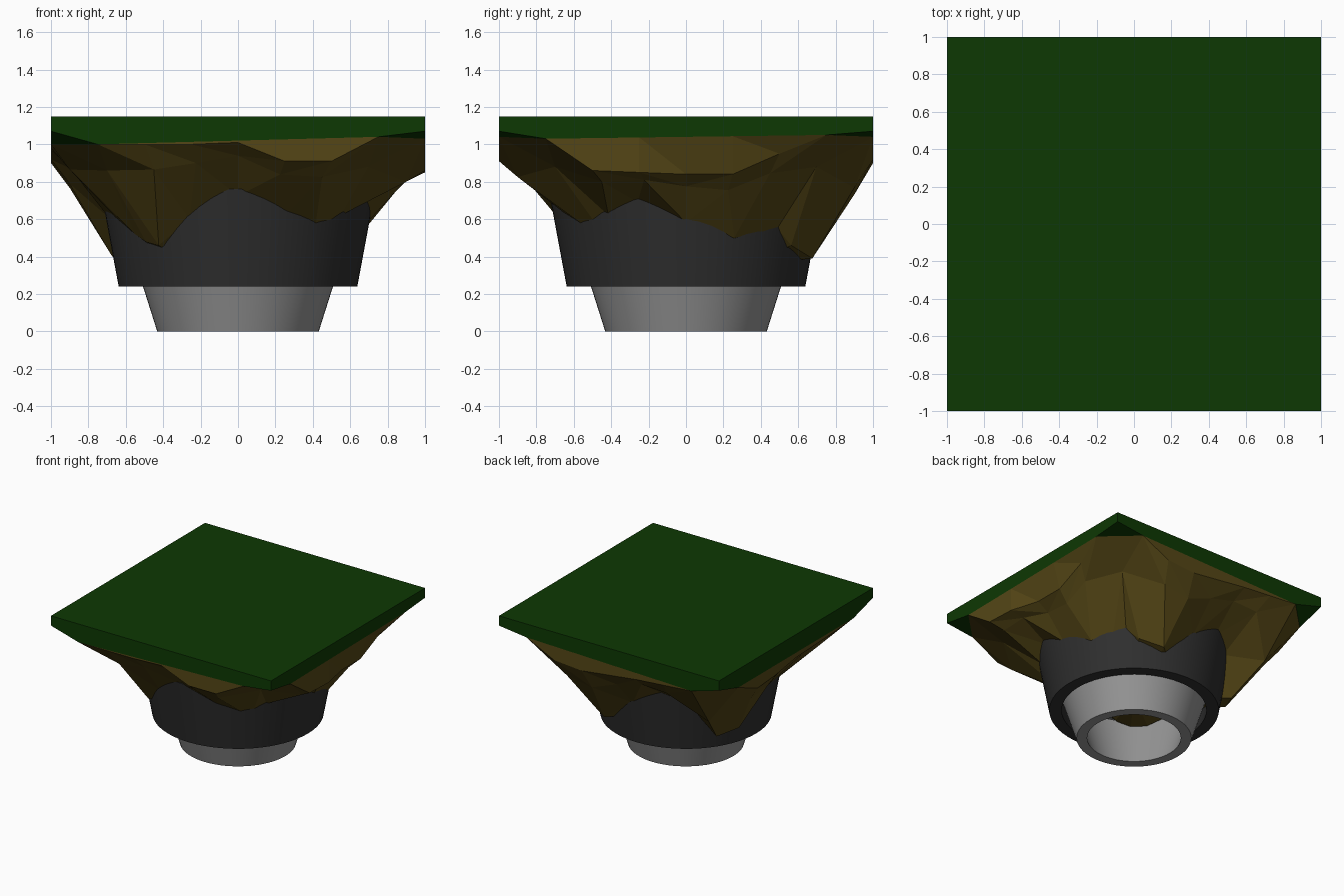
import bpy, bmesh, math
from mathutils import Vector

if "Cube" in bpy.data.objects:
    bpy.data.objects.remove(bpy.data.objects["Cube"])


def material(name, rgb):
    m = bpy.data.materials.new(name)
    m.diffuse_color = (*rgb, 1)
    m.use_nodes = True
    m.node_tree.nodes["Principled BSDF"].inputs["Base Color"].default_value = m.diffuse_color
    return m


def mesh_object(name, bm, mat=None):
    bmesh.ops.remove_doubles(bm, verts=bm.verts, dist=1e-4)
    bmesh.ops.recalc_face_normals(bm, faces=bm.faces)
    me = bpy.data.meshes.new(name)
    bm.to_mesh(me)
    bm.free()
    ob = bpy.data.objects.new(name, me)
    bpy.context.collection.objects.link(ob)
    if mat:
        me.materials.append(mat)
    return ob


def face(bm, pts):
    bm.faces.new([bm.verts.new(p) for p in pts])


def triangle(bm, a, b, c):
    if (b - a).cross(c - a).length > 1e-6:
        face(bm, (a, b, c))


def lathe(name, profile, mat=None, n=64):
    bm = bmesh.new()
    rings = [[bm.verts.new((r * math.cos(2 * math.pi * i / n), r * math.sin(2 * math.pi * i / n), z))
              for i in range(n)] for r, z in profile]
    for a, b in zip(rings, rings[1:] + rings[:1]):
        for i in range(n):
            j = (i + 1) % n
            bm.faces.new((a[i], a[j], b[j], b[i]))
    ob = mesh_object(name, bm, mat)
    bpy.ops.object.select_all(action='DESELECT')
    bpy.context.view_layer.objects.active = ob
    ob.select_set(True)
    bpy.ops.object.shade_smooth_by_angle(angle=math.radians(30))
    return ob


green = material("grass_green", (0.004, 0.04, 0.001))
brown = material("soil_brown", (0.09, 0.062, 0.008))
dark = material("dark_grey", (0.028, 0.028, 0.028))
grey = material("mid_grey", (0.3, 0.3, 0.3))

# Lower edge heights of the soil on the four sides, going round from the front
edge_z = [[1.0, 1.0, 1.0, 1.01, .91, .91, 1.04],
          [1.03, .86, .85, .84, .84, .95, 1.05],
          [1.04, .92, .9, .93, .96, .98, 1.0],
          [1.0, .9, .92, .96, .97, .98, 1.0]]
corner_z = [.88, .88, .62, .86]              # soil ridge heights under the corners
# Soil height where it meets the dark ring: (degrees, z)
rim = [(-5, .6), (22, .5), (45, .55), (53, .46), (68, .39), (85, .56), (100, .64), (120, .75),
       (135, .5), (143, .37), (158, .4), (175, .6), (195, .63), (225, .48), (233, .46), (248, .6),
       (265, .75), (285, .65), (310, .56), (340, .70), (355, .6)]


def rim_height(a):
    a = (a + 5) % 360 - 5
    for (a0, z0), (a1, z1) in zip(rim, rim[1:]):
        if a0 <= a <= a1:
            return z0 + (z1 - z0) * (a - a0) / (a1 - a0)
    return .6


def on_side(k, t, z, depth=1):
    c, s = [(1, 0), (0, 1), (-1, 0), (0, -1)][k]
    return Vector((c * t + s * depth, s * t - c * depth, z))


def edge_depth(k, i):                        # the right side is slightly recessed
    return .94 if k == 1 and i in (3, 4, 5) else 1


sides = [[on_side(k, -.75 + .25 * i, z, edge_depth(k, i)) for i, z in enumerate(edge_z[k])]
         for k in range(4)]

# Grass slab with chamfered underside corners
bm = bmesh.new()
face(bm, [on_side(k, -1, 1.15) for k in range(4)])
for k in range(4):
    first, last = sides[k][0], sides[k][-1]
    face(bm, [on_side(k, -1, 1.15), on_side(k, 1, 1.15), on_side(k, 1, 1.07), last, first, on_side(k, -1, 1.07)])
    face(bm, [on_side(k, 1, 1.07), last, sides[(k + 1) % 4][0]])
mesh_object("grass_slab", bm, green)

# Faceted soil underneath: square outline shrinking to a rounded root,
# the two points beside each corner merging into one below
rings = [[], [], [], []]
for k in range(4):
    for i, p in enumerate(sides[k]):
        t = -.75 + .25 * i
        deg = k * 90 - 90 + [-45, -37, -22, 0, 22, 37, 45][i]
        h = rim_height(deg)
        mix = .33 if k == 2 else .25
        d = Vector((math.cos(math.radians(deg)), math.sin(math.radians(deg)), 0))
        rings[0].append(p)
        if abs(t) > .7:
            rings[1].append(on_side(k, t * .93, corner_z[k], .7))
        else:
            rings[1].append(on_side(k, t * .9, mix * h + (1 - mix) * p.z, .9 * p.xy.length / math.hypot(1, t)))
        rings[2].append(d * (.69 + max(0, .5 - h) * .35) + Vector((0, 0, h)))
        rings[3].append(d * .45 + Vector((0, 0, max(.36, h - .2))))
for ring in rings[1:]:                       # snap merged corner points together
    for k in range(4):
        ring[(k * 7 + 7) % 28] = ring[k * 7 + 6]
bm = bmesh.new()
n = 28
for a, b in zip(rings, rings[1:]):
    for i in range(n):
        j = (i + 1) % n
        if i % 7 >= 3:
            triangle(bm, a[i], a[j], b[i])
            triangle(bm, a[j], b[j], b[i])
        else:
            triangle(bm, a[i], a[j], b[j])
            triangle(bm, a[i], b[j], b[i])
for i in range(n):
    triangle(bm, rings[3][i], rings[3][(i + 1) % n], Vector((0, 0, .36)))
for s in sides:                              # soil walls under the slab edge
    top = [s[0].lerp(s[-1], i / 6) for i in range(7)]
    for i in range(6):
        triangle(bm, top[i], top[i + 1], s[i + 1])
        triangle(bm, top[i], s[i + 1], s[i])
mesh_object("soil", bm, brown)

# Dark outer ring and lighter inner pot ring
lathe("dark_ring", [(.545, .24), (.638, .24), (.735, .76), (.64, .76)], dark)
lathe("inner_ring", [(.353, 0), (.432, 0), (.565, .42), (.48, .42)], grey)
